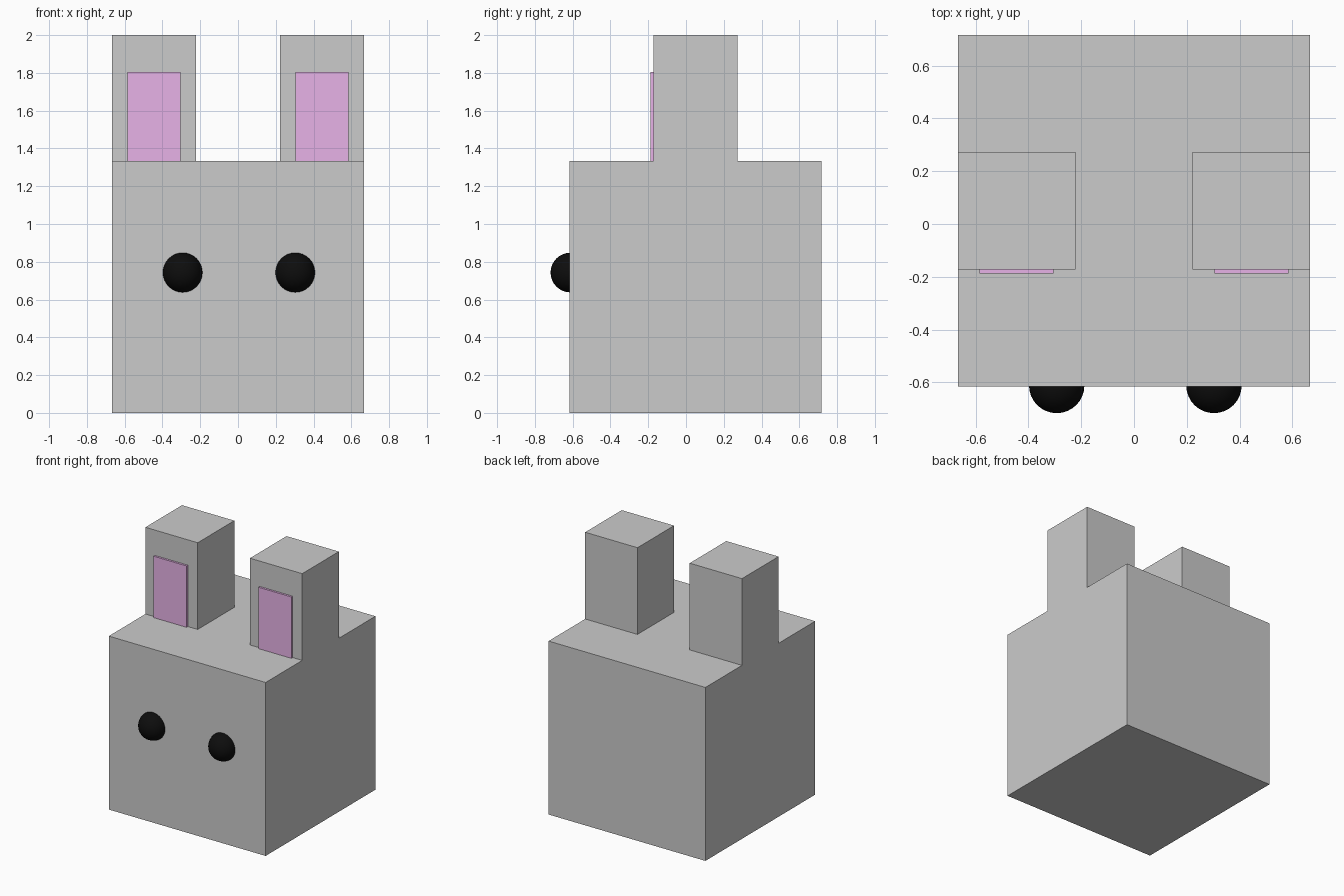
import bpy, bmesh
from mathutils import Matrix, Vector

if "Cube" in bpy.data.objects:
    bpy.data.objects.remove(bpy.data.objects["Cube"])

S = 4 / 3          # body cube size
CY = 0.05          # body centre in y


def material(name, rgb):
    m = bpy.data.materials.new(name)
    m.diffuse_color = (*rgb, 1)
    m.use_nodes = True
    m.node_tree.nodes["Principled BSDF"].inputs["Base Color"].default_value = m.diffuse_color
    return m


def add_object(name, bm, mat=None):
    me = bpy.data.meshes.new(name)
    bm.to_mesh(me)
    bm.free()
    if mat:
        me.materials.append(mat)
    ob = bpy.data.objects.new(name, me)
    bpy.context.collection.objects.link(ob)
    return ob


pink = material("pink", (0.8, 0.45, 0.8))
black = material("black", (0.004, 0.004, 0.004))

# Head: cube cut in thirds, ears extruded from the outer middle top faces
bm = bmesh.new()
bmesh.ops.create_cube(bm, size=S)
bmesh.ops.subdivide_edges(bm, edges=bm.edges[:], cuts=2, use_grid_fill=True)
ears = [f for f in bm.faces
        if f.normal.z > 0.9
        and abs(f.calc_center_median().x) > 0.3
        and abs(f.calc_center_median().y) < 0.1]
tops = bmesh.ops.extrude_discrete_faces(bm, faces=ears)["faces"]
bmesh.ops.translate(bm, vec=(0, 0, S / 2), verts=[v for f in tops for v in f.verts])
bmesh.ops.translate(bm, vec=(0, CY, S / 2), verts=bm.verts[:])
bmesh.ops.recalc_face_normals(bm, faces=bm.faces[:])
add_object("head_with_ears", bm)

for side, sx, eye_x in (("left", -1, -0.293), ("right", 1, 0.303)):
    # Pink inner ear panel
    bm = bmesh.new()
    bmesh.ops.create_cube(bm, size=1, matrix=Matrix.LocRotScale(
        Vector((sx * 0.445, -0.178, 1.569)), None, Vector((0.28, 0.02, 0.472))))
    add_object(side + "_inner_ear", bm, pink)

    # Round eye, half sunk in the face
    bm = bmesh.new()
    bmesh.ops.create_uvsphere(bm, u_segments=32, v_segments=16, radius=0.105,
                              matrix=Matrix.Translation((eye_x, -0.612, 0.743)))
    for f in bm.faces:
        f.smooth = True
    add_object(side + "_eye", bm, black)
